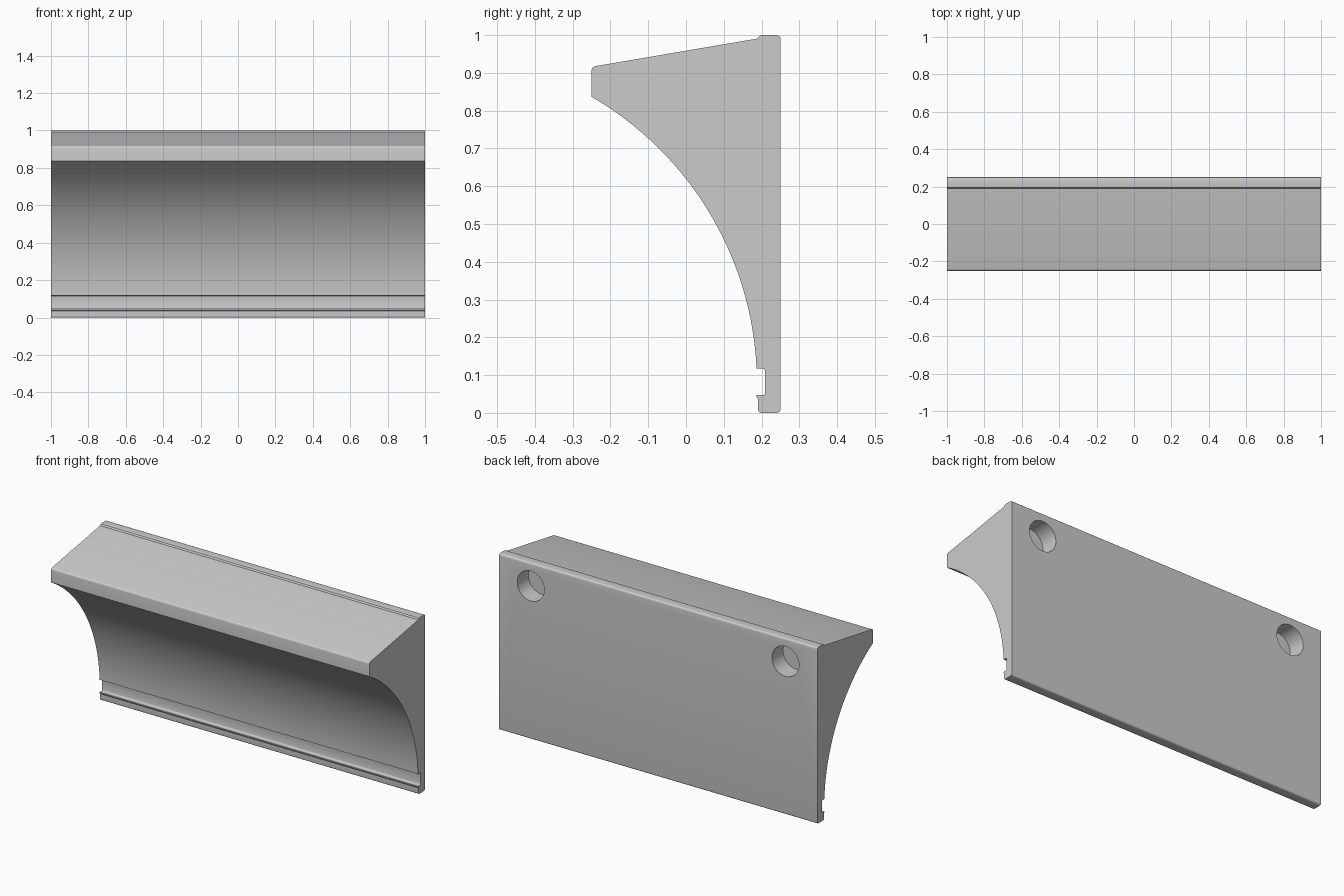
import bpy, bmesh, math

if "Cube" in bpy.data.objects:
    bpy.data.objects.remove(bpy.data.objects["Cube"])

# Cross-section (y, z): back plate with lip, sloped top, concave cove, bottom groove
ARC_Y, ARC_Z, ARC_R = -0.691, 0.0766, 0.8788


def corner(cy, cz, r, a0, a1, n=5):
    """Points on a rounded corner, angles in degrees."""
    return [(cy + r * math.cos(math.radians(a0 + (a1 - a0) * i / n)),
             cz + r * math.sin(math.radians(a0 + (a1 - a0) * i / n))) for i in range(n + 1)]


profile = corner(0.24, 0.01, 0.01, -90, 0)              # bottom back edge
profile += corner(0.24, 0.99, 0.01, 0, 90)              # top back edge
profile += [(0.20, 1.0), (0.196, 0.999), (0.191, 0.994), (0.19, 0.991)]
profile += corner(-0.238, 0.906, 0.012, 100, 180)       # nose top edge
a_start = math.degrees(math.atan2(0.837 - ARC_Z, -0.25 - ARC_Y))
a_end = math.degrees(math.asin((0.117 - ARC_Z) / ARC_R))
profile += corner(ARC_Y, ARC_Z, ARC_R, a_start, a_end, 40)  # cove
profile += corner(0.204, 0.112, 0.005, 90, 0, 3)        # groove
profile += corner(0.204, 0.052, 0.005, 0, -90, 3)
profile += [(0.187, 0.047), (0.187, 0.041), (0.191, 0.036)]
profile += corner(0.199, 0.008, 0.008, 180, 270)        # bottom front edge

bm = bmesh.new()
face = bm.faces.new([bm.verts.new((-1, y, z)) for y, z in profile])
ext = bmesh.ops.extrude_face_region(bm, geom=[face])
bmesh.ops.translate(bm, vec=(2, 0, 0),
                    verts=[g for g in ext["geom"] if isinstance(g, bmesh.types.BMVert)])
bmesh.ops.recalc_face_normals(bm, faces=bm.faces)
mesh = bpy.data.meshes.new("cove_ledge")
bm.to_mesh(mesh)
bm.free()
ledge = bpy.data.objects.new("cove_ledge", mesh)
bpy.context.collection.objects.link(ledge)
bpy.context.view_layer.objects.active = ledge

# Blind mounting holes in the back
for side in (-1, 1):
    bpy.ops.mesh.primitive_cylinder_add(vertices=48, radius=0.085, depth=0.2,
                                        location=(side * 0.8, 0.25, 0.87),
                                        rotation=(math.pi / 2, 0, 0))
    cutter = bpy.context.object
    cutter.name = "hole_cutter"
    cutter.hide_render = True
    bpy.context.view_layer.objects.active = ledge
    mod = ledge.modifiers.new("hole", "BOOLEAN")
    mod.operation = "DIFFERENCE"
    mod.solver = "EXACT"
    mod.object = cutter
    bpy.ops.object.modifier_apply(modifier=mod.name)
    bpy.data.objects.remove(cutter)

bpy.ops.object.select_all(action="DESELECT")
ledge.select_set(True)
bpy.context.view_layer.objects.active = ledge
bpy.ops.object.shade_smooth_by_angle(angle=math.radians(30))
